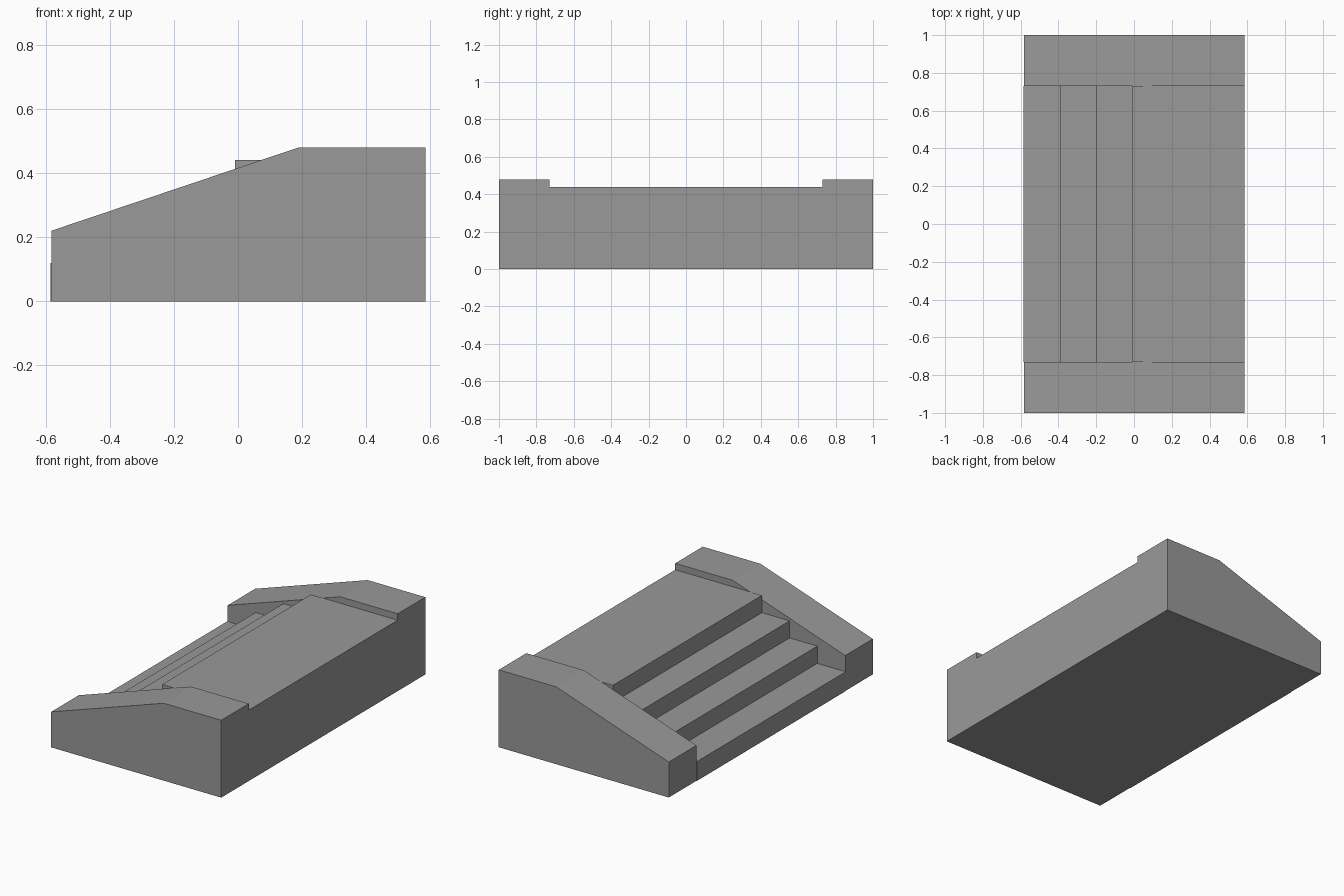
import bpy
import bmesh

cube = bpy.data.objects.get("Cube")
if cube:
    bpy.data.objects.remove(cube, do_unlink=True)

# Plain grey concrete
concrete = bpy.data.materials.new("concrete_grey")
concrete.use_nodes = True
GREY = (0.32, 0.32, 0.32, 1)
concrete.diffuse_color = GREY
concrete.node_tree.nodes["Principled BSDF"].inputs["Base Color"].default_value = GREY


def extrude_profile(name, profile, y0, y1):
    """Extrude an (x, z) outline along y into a closed solid."""
    bm = bmesh.new()
    face = bm.faces.new([bm.verts.new((x, y0, z)) for x, z in profile])
    result = bmesh.ops.extrude_face_region(bm, geom=[face])
    moved = [v for v in result["geom"] if isinstance(v, bmesh.types.BMVert)]
    bmesh.ops.translate(bm, verts=moved, vec=(0, y1 - y0, 0))
    bmesh.ops.recalc_face_normals(bm, faces=bm.faces)
    mesh = bpy.data.meshes.new(name)
    bm.to_mesh(mesh)
    bm.free()
    mesh.materials.append(concrete)
    obj = bpy.data.objects.new(name, mesh)
    bpy.context.collection.objects.link(obj)
    return obj


FRONT, BACK = -0.585, 0.585
INNER, OUTER = 0.73, 1.0

# Stair flight: three steps up to a wide landing
RISERS = [FRONT, -0.39, -0.20, -0.01]
HEIGHTS = [0.12, 0.227, 0.333, 0.44]
stairs = [(FRONT, 0)]
below = 0
for x, z in zip(RISERS, HEIGHTS):
    if below:
        stairs.append((x, below))
    stairs.append((x, z))
    below = z
stairs += [(BACK, below), (BACK, 0)]
extrude_profile("stairs", stairs, -INNER, INNER)

# Side walls with a sloped top that levels off beside the landing
wall = [(FRONT + 0.003, 0), (FRONT + 0.003, 0.22), (0.19, 0.48), (BACK, 0.48), (BACK, 0)]
for name, side in (("front_side_wall", -1), ("back_side_wall", 1)):
    extrude_profile(name, wall, side * INNER, side * OUTER)
